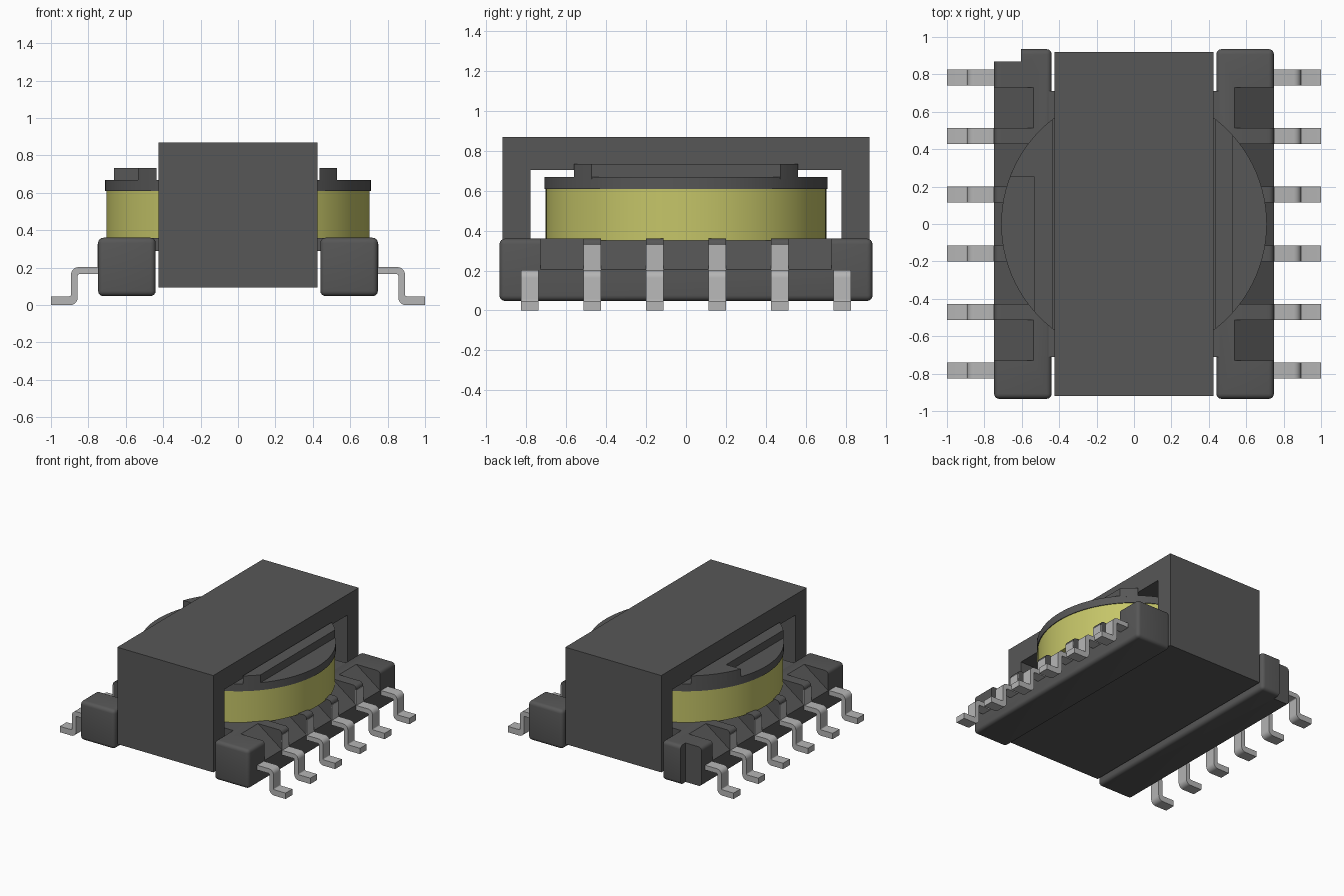
import bpy, bmesh, math
from mathutils import Vector

cube = bpy.data.objects.get("Cube")
if cube:
    bpy.data.objects.remove(cube, do_unlink=True)


def material(name, rgb):
    m = bpy.data.materials.new(name)
    m.use_nodes = True
    m.diffuse_color = (*rgb, 1)
    m.node_tree.nodes["Principled BSDF"].inputs["Base Color"].default_value = (*rgb, 1)
    return m


DARK = material("dark grey", (0.095, 0.095, 0.095))
METAL = material("light grey metal", (0.46, 0.46, 0.46))
COPPER = material("yellow winding", (0.56, 0.56, 0.14))


def finish(bm, name, mat, smooth=False):
    bmesh.ops.recalc_face_normals(bm, faces=bm.faces)
    mesh = bpy.data.meshes.new(name)
    bm.to_mesh(mesh)
    bm.free()
    mesh.materials.append(mat)
    ob = bpy.data.objects.new(name, mesh)
    bpy.context.collection.objects.link(ob)
    bpy.ops.object.select_all(action='DESELECT')
    ob.select_set(True)
    bpy.context.view_layer.objects.active = ob
    if smooth:
        bpy.ops.object.shade_smooth_by_angle(angle=math.radians(35))
    return ob


def add_prism(bm, pts, axis, lo, hi):
    """Extrude a 2D polygon: axis 'z' takes (x, y) points, axis 'y' takes (x, z) points."""
    def place(p, t):
        return (p[0], p[1], t) if axis == 'z' else (p[0], t, p[1])
    a = [bm.verts.new(place(p, lo)) for p in pts]
    b = [bm.verts.new(place(p, hi)) for p in pts]
    bm.faces.new(a)
    bm.faces.new(b[::-1])
    n = len(pts)
    for i in range(n):
        j = (i + 1) % n
        bm.faces.new((a[i], a[j], b[j], b[i]))


def prism(name, pts, axis, lo, hi, mat, smooth=False):
    bm = bmesh.new()
    add_prism(bm, pts, axis, lo, hi)
    return finish(bm, name, mat, smooth)


def rect(x0, x1, y0, y1):
    return [(x0, y0), (x1, y0), (x1, y1), (x0, y1)]


def circle(r, n=96):
    return [(r * math.cos(2 * math.pi * i / n), r * math.sin(2 * math.pi * i / n)) for i in range(n)]


def rounded(corners, steps=5):
    """Round the polygon corners given as (x, z, radius)."""
    out, n = [], len(corners)
    for i, (x, z, r) in enumerate(corners):
        p = Vector((x, z))
        if r == 0:
            out.append((x, z))
            continue
        a = p + (Vector(corners[i - 1][:2]) - p).normalized() * r
        b = p + (Vector(corners[(i + 1) % n][:2]) - p).normalized() * r
        c = a + b - p
        for k in range(steps + 1):
            t = k / steps * math.pi / 2
            q = c + (a - c) * math.cos(t) + (b - c) * math.sin(t)
            out.append((q.x, q.y))
    return out


# Core: a closed frame around the coil, with a round centre post
bm = bmesh.new()
rings = []
for x in (-0.425, 0.425):
    outer = [bm.verts.new((x, y, z)) for y, z in rect(-0.92, 0.92, 0.095, 0.87)]
    inner = [bm.verts.new((x, y, z)) for y, z in rect(-0.78, 0.78, 0.265, 0.705)]
    rings.append((outer, inner))
(o0, i0), (o1, i1) = rings
for k in range(4):
    j = (k + 1) % 4
    for a, b in ((o0, i0), (o1, i1), (o0, o1), (i0, i1)):
        bm.faces.new((a[k], a[j], b[j], b[k]))
finish(bm, "core_frame", DARK)
prism("core_post", circle(0.3, 48), 'z', 0.26, 0.71, DARK, True)

# Bobbin plate, winding and top flange
prism("bobbin_plate", rect(-0.46, 0.46, -0.71, 0.71), 'z', 0.29, 0.358, DARK)
prism("winding", circle(0.704), 'z', 0.35, 0.612, COPPER, True)
R = 0.71
prism("top_flange", circle(R), 'z', 0.61, 0.67, DARK, True)


# Raised ribs on the flange
def arc(x0, x1, sign, steps=10):
    """Flange rim points between two x values on the +y or -y half."""
    a0, a1 = math.acos(x0 / R), math.acos(x1 / R)
    return [(R * math.cos(a0 + (a1 - a0) * i / steps),
             sign * R * math.sin(a0 + (a1 - a0) * i / steps)) for i in range(steps + 1)]


prism("right_rib", arc(0.435, 0.53, -1) + arc(0.53, 0.435, 1), 'z', 0.66, 0.733, DARK)
prism("left_rib", arc(-0.435, -0.663, 1) + [(-0.535, 0.255)] + arc(-0.535, -0.435, -1),
      'z', 0.66, 0.733, DARK)

# Base rails: rounded blocks with sloped recesses between the lead posts
PIN_Y = [-0.783, -0.47, -0.157, 0.157, 0.47, 0.783]
HALF = 0.043
edges = [-0.73] + [y + s * HALF for y in PIN_Y[1:5] for s in (-1, 1)] + [0.73]
for side, label in ((1, "right"), (-1, "left")):
    bm = bmesh.new()
    x0, x1 = sorted((side * 0.44, side * 0.748))
    add_prism(bm, rect(x0, x1, -0.935, 0.935), 'z', 0.048, 0.36)
    bmesh.ops.recalc_face_normals(bm, faces=bm.faces)
    bmesh.ops.bevel(bm, geom=bm.edges[:], offset=0.028, segments=4, profile=0.5, affect='EDGES')
    rail = finish(bm, label + "_rail", DARK, True)
    cb = bmesh.new()
    wedge = [(side * 0.535, 0.361), (side * 0.75, 0.205), (side * 0.80, 0.205),
             (side * 0.80, 0.42), (side * 0.535, 0.42)]
    for a, b in zip(edges[::2], edges[1::2]):
        add_prism(cb, wedge, 'y', a, b)
    if side < 0:  # corner notch
        add_prism(cb, rect(-0.80, -0.605, 0.87, 1.0), 'z', 0, 0.45)
    cutter = finish(cb, "rail_cutter", DARK)
    cutter.hide_render = True
    mod = rail.modifiers.new("recesses", 'BOOLEAN')
    mod.operation = 'DIFFERENCE'
    mod.solver = 'EXACT'
    mod.object = cutter
    bpy.context.view_layer.objects.active = rail
    bpy.ops.object.modifier_apply(modifier=mod.name)
    bpy.data.objects.remove(cutter, do_unlink=True)

# Gull-wing leads, with an upright tab on each inner lead
LEAD = rounded([(1.0, 0, 0), (0.857, 0, 0.04), (0.857, 0.165, 0.008), (0.72, 0.165, 0),
                (0.72, 0.203, 0), (0.893, 0.203, 0.04), (0.893, 0.047, 0.008), (1.0, 0.047, 0)])
for side, label in ((1, "right"), (-1, "left")):
    for i, y in enumerate(PIN_Y):
        bm = bmesh.new()
        add_prism(bm, [(side * x, z) for x, z in LEAD], 'y', y - HALF, y + HALF)
        if 0 < i < 5:
            tab = rect(0.742, 0.751, 0.198, 0.327)
            add_prism(bm, [(side * x, z) for x, z in tab], 'y', y - HALF, y + HALF)
        finish(bm, f"{label}_lead_{i + 1}", METAL, True)
